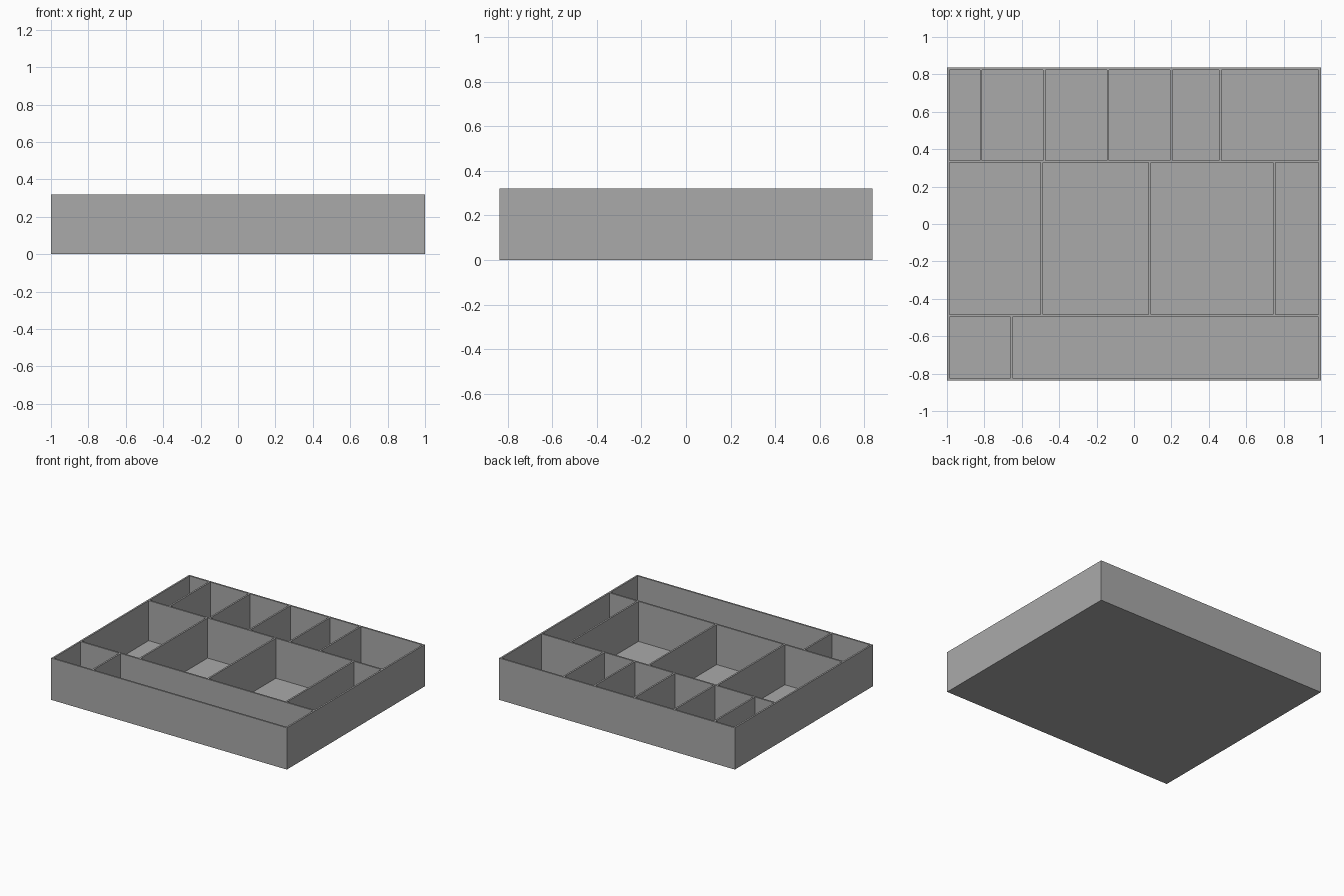
import bpy
import bmesh
from mathutils import Matrix, Vector

cube = bpy.data.objects.get("Cube")
if cube:
    bpy.data.objects.remove(cube, do_unlink=True)

HALF_X, HALF_Y, HEIGHT = 1.0, 0.836, 0.32
WALL = 0.013   # outer walls, dividers and floor

# Rows of compartments: front edge, back edge, divider positions along x
ROWS = [
    (-HALF_Y + WALL / 2, -0.49, [-0.655]),
    (-0.49, 0.334, [-0.494, 0.085, 0.749]),
    (0.334, HALF_Y - WALL / 2, [-0.818, -0.479, -0.139, 0.2, 0.46]),
]

grey = bpy.data.materials.new("plain grey")
grey.use_nodes = True
colour = (0.4, 0.4, 0.4, 1)
grey.diffuse_color = colour
grey.node_tree.nodes["Principled BSDF"].inputs["Base Color"].default_value = colour


def add_box(bm, low, high):
    low, high = Vector(low), Vector(high)
    matrix = Matrix.Translation((low + high) / 2) @ Matrix.Diagonal((*(high - low), 1))
    bmesh.ops.create_cube(bm, size=1, matrix=matrix)


def make_object(name, bm):
    mesh = bpy.data.meshes.new(name)
    bm.to_mesh(mesh)
    bm.free()
    mesh.materials.append(grey)
    obj = bpy.data.objects.new(name, mesh)
    bpy.context.collection.objects.link(obj)
    return obj


# Solid tray block
bm = bmesh.new()
add_box(bm, (-HALF_X, -HALF_Y, 0), (HALF_X, HALF_Y, HEIGHT))
tray = make_object("divided_tray", bm)

# Pockets, one per compartment
bm = bmesh.new()
gap = WALL / 2
for front, back, dividers in ROWS:
    edges = [-HALF_X + gap, *dividers, HALF_X - gap]
    for left, right in zip(edges, edges[1:]):
        add_box(bm, (left + gap, front + gap, WALL),
                (right - gap, back - gap, HEIGHT + 0.1))
pockets = make_object("compartment_cutter", bm)
pockets.hide_render = True

# Hollow the block, then discard the cutter
cut = tray.modifiers.new("compartments", "BOOLEAN")
cut.operation = "DIFFERENCE"
cut.solver = "EXACT"
cut.object = pockets
bpy.context.view_layer.update()
bpy.context.view_layer.objects.active = tray
tray.select_set(True)
bpy.ops.object.modifier_apply(modifier=cut.name)
bpy.data.objects.remove(pockets, do_unlink=True)
